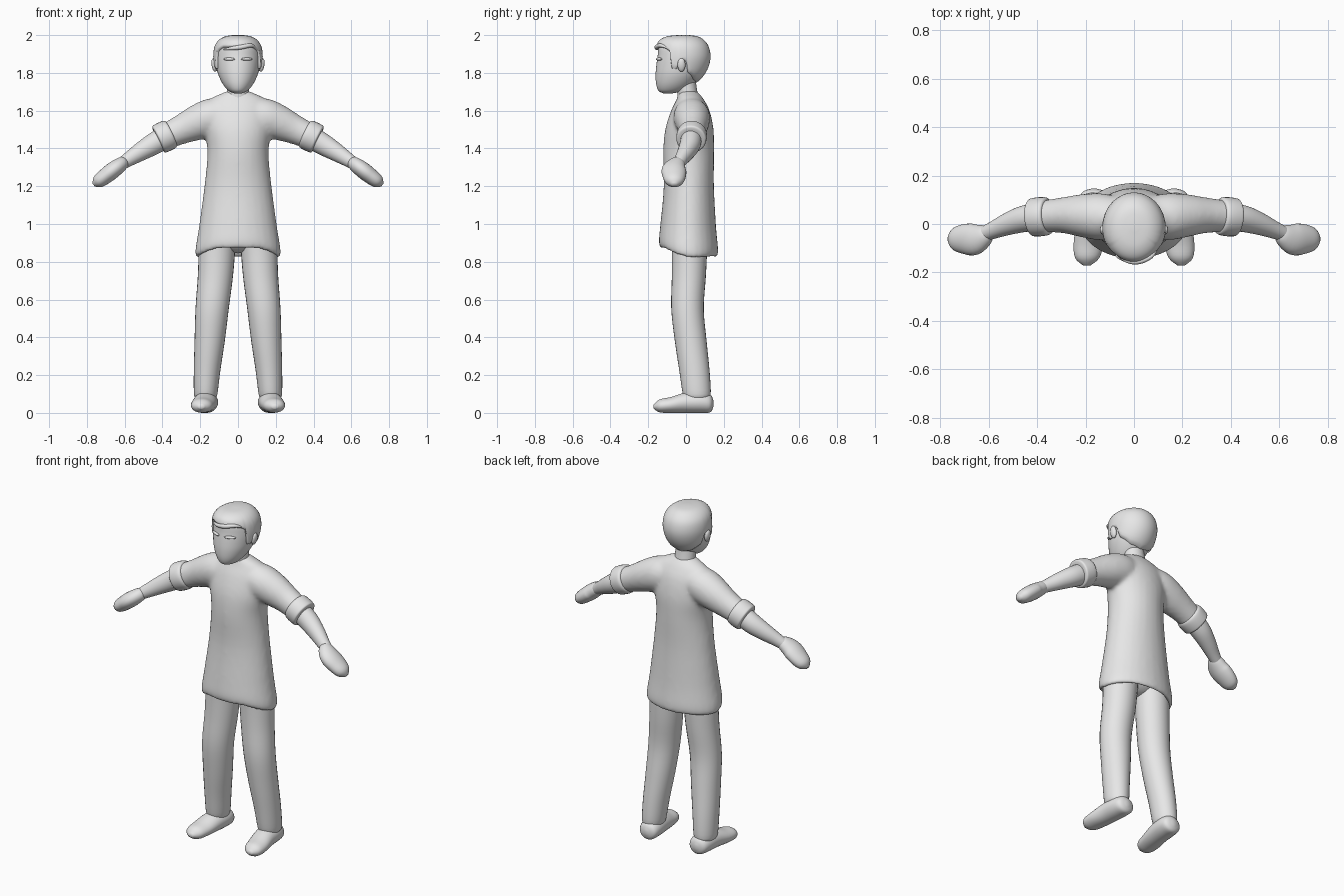
import bpy, bmesh, math
from mathutils import Vector

if "Cube" in bpy.data.objects:
    bpy.data.objects.remove(bpy.data.objects["Cube"])

grey = bpy.data.materials.new("plain_grey")
grey.diffuse_color = (0.8, 0.8, 0.8, 1)
grey.use_nodes = True
grey.node_tree.nodes["Principled BSDF"].inputs["Base Color"].default_value = grey.diffuse_color
X, Y, Z = Vector((1, 0, 0)), Vector((0, 1, 0)), Vector((0, 0, 1))


def sample(rows, k):
    """Smooth interpolation of a list of rows at position k."""
    i = min(int(k), len(rows) - 2)
    t = k - i
    p1, p2 = rows[i], rows[i + 1]
    p0 = rows[i - 1] if i else p1
    p3 = rows[i + 2] if i + 2 < len(rows) else p2
    return [0.5 * (2 * b + (c - a) * t + (2 * a - 5 * b + 4 * c - d) * t * t
                   + (3 * b - a - 3 * c + d) * t ** 3)
            for a, b, c, d in zip(p0, p1, p2, p3)]


def skin(bm, grid):
    """Join closed loops of points into a capped surface."""
    loops = [[bm.verts.new(p) for p in row] for row in grid]
    n = len(loops[0])
    for a, b in zip(loops, loops[1:]):
        for i in range(n):
            j = (i + 1) % n
            bm.faces.new((a[i], a[j], b[j], b[i]))
    bm.faces.new(loops[0][::-1])
    bm.faces.new(loops[-1])


def loft(bm, rings, hint, normal=None, steps=4, n=28):
    """Rings are (x, y, z, radius along hint, radius across)."""
    count = (len(rings) - 1) * steps + 1
    rows = [sample(rings, i / steps) for i in range(count)]
    grid = []
    for i, r in enumerate(rows):
        c = Vector(r[:3])
        t = normal or (Vector(rows[min(i + 1, count - 1)][:3])
                       - Vector(rows[max(i - 1, 0)][:3])).normalized()
        u = (hint - t * hint.dot(t)).normalized()
        v = t.cross(u)
        grid.append([c + u * (max(r[3], .002) * math.cos(a)) + v * (max(r[4], .002) * math.sin(a))
                     for a in (2 * math.pi * k / n for k in range(n))])
    skin(bm, grid)


def finish(bm, name, mirror=False, angle=60):
    bmesh.ops.recalc_face_normals(bm, faces=bm.faces)
    me = bpy.data.meshes.new(name)
    bm.to_mesh(me)
    bm.free()
    me.materials.append(grey)
    ob = bpy.data.objects.new(name, me)
    bpy.context.collection.objects.link(ob)
    bpy.ops.object.select_all(action='DESELECT')
    ob.select_set(True)
    bpy.context.view_layer.objects.active = ob
    bpy.ops.object.shade_smooth_by_angle(angle=math.radians(angle))
    if mirror:
        m = ob.modifiers.new("mirror", 'MIRROR')
        m.use_mirror_merge = False
    return ob


def part(name, rings, hint, normal=None, mirror=False):
    bm = bmesh.new()
    loft(bm, rings, hint, normal)
    return finish(bm, name, mirror)


def blob(name, loc, size, rot=(0, 0, 0), mirror=True):
    bm = bmesh.new()
    bmesh.ops.create_uvsphere(bm, u_segments=20, v_segments=12, radius=1)
    ob = finish(bm, name, mirror)
    from mathutils import Matrix, Euler
    ob.data.transform(Matrix.LocRotScale(Vector(loc), Euler(rot), Vector(size)))
    return ob


# Shirt: body with a hollow, back-dipping hem, fused with both sleeves
bm = bmesh.new()
loft(bm, [(0, .01, .94, .165, .10), (0, .012, .89, .18, .115), (0, .013, .855, .20, .135),
          (0, .014, .852, .222, .15), (0, .013, .89, .226, .157), (0, .012, 1.0, .206, .147),
          (0, .015, 1.2, .178, .133), (0, .014, 1.38, .162, .135), (0, .018, 1.5, .178, .128),
          (0, .023, 1.6, .178, .102), (0, .022, 1.66, .148, .072), (0, .015, 1.69, .09, .055),
          (0, .01, 1.705, .055, .045)], X, Z)
for v in bm.verts:
    f = max(0, 1 - (v.co.z - .85) / .25)
    v.co.z -= f * (.16 * v.co.y + .25 * max(0, abs(v.co.x) - .12))
for s in (1, -1):
    loft(bm, [(s * .06, .025, 1.585, .085, .085), (s * .14, .03, 1.565, .097, .10),
              (s * .22, .035, 1.535, .088, .093), (s * .30, .036, 1.50, .073, .078),
              (s * .385, .03, 1.462, .066, .068)], Y)
shirt = finish(bm, "shirt")
rm = shirt.modifiers.new("fuse", 'REMESH')
rm.mode, rm.voxel_size, rm.use_smooth_shade = 'VOXEL', .012, True
sm = shirt.modifiers.new("soften", 'SMOOTH')
sm.factor, sm.iterations = .5, 8

# Rolled cuffs, forearms, mitten hands
d = Vector((.9, -.08, -.43)).normalized()
cuff = [tuple(Vector((.388, .03, 1.463)) + d * o) + (r, r) for o, r in
        ((-.04, .055), (-.037, .073), (-.02, .08), (.02, .08), (.037, .075), (.04, .05))]
part("cuff", cuff, Y, mirror=True)
part("forearm", [(.37, .03, 1.47, .055, .06), (.45, .022, 1.422, .055, .057),
                 (.52, .0, 1.38, .046, .048), (.58, -.025, 1.342, .036, .038),
                 (.63, -.045, 1.31, .03, .03)], Y, mirror=True)
part("hand", [(.59, -.038, 1.338, .018, .015), (.608, -.044, 1.325, .04, .034),
              (.655, -.063, 1.29, .064, .043), (.70, -.062, 1.255, .062, .042),
              (.742, -.062, 1.223, .046, .034), (.764, -.062, 1.206, .012, .01)], Y, mirror=True)

# Trousers
part("trouser_leg", [(.105, .015, .96, .095, .095), (.112, .018, .85, .096, .093),
                     (.12, .015, .72, .093, .09), (.137, .008, .55, .088, .086),
                     (.15, .025, .38, .08, .084), (.164, .045, .22, .07, .08),
                     (.171, .057, .10, .062, .074), (.171, .058, .075, .05, .06)], X, Z, mirror=True)
blob("hips", (0, .015, .96), (.17, .10, .115), mirror=False)

# Shoes
part("shoe", [(.165, .146, .05, .01, .012), (.165, .13, .05, .05, .046), (.168, .08, .056, .063, .056),
              (.175, 0, .054, .063, .054), (.187, -.08, .042, .062, .042),
              (.193, -.14, .037, .05, .034), (.195, -.172, .033, .014, .01)], X, Y, mirror=True)

# Neck
part("neck", [(0, .012, 1.63, .066, .06), (0, .008, 1.69, .06, .054),
              (0, .0, 1.74, .058, .054), (0, -.005, 1.80, .055, .052)], X, Z)

# Head: rows are height, half width, front, back
HEAD = [(1.692, .02, -.12, -.07), (1.705, .05, -.145, -.01), (1.74, .08, -.158, .04),
        (1.79, .104, -.161, .085), (1.84, .115, -.157, .11), (1.89, .119, -.15, .118),
        (1.935, .112, -.145, .108), (1.965, .09, -.128, .083), (1.983, .054, -.085, .048),
        (1.989, .004, -.016, -.008)]


def head_point(k, a, grow=0):
    z, w, f, b = sample(HEAD, k)
    lift = grow * max(0, (z - 1.9) / .09)
    return Vector(((w + grow) * math.sin(a),
                   (f + b) / 2 - ((b - f) / 2 + grow) * math.cos(a), z + lift))


N = 72
angles = [2 * math.pi * i / N for i in range(N)]
bm = bmesh.new()
skin(bm, [[head_point(k / 4, a) for a in angles] for k in range(37)])
finish(bm, "head")

# Hair cap: lower edge follows fringe, sideburn, ear and nape
EDGE = [(0, 6), (42, 6), (60, 5.5), (68, 3.7), (80, 3.6), (86, 4.5), (98, 4.5),
        (108, 3.3), (140, 2.5), (180, 2.2)]


def hairline(a):
    deg = math.degrees(a)
    deg = min(deg, 360 - deg)
    for (d0, k0), (d1, k1) in zip(EDGE, EDGE[1:]):
        if deg <= d1 + 1e-6:
            return k0 + (k1 - k0) * (deg - d0) / (d1 - d0)
    return EDGE[-1][1]


bm = bmesh.new()
grid = []
for t, g in [(0, -.006), (0, .007)] + [(j / 20, .012) for j in range(1, 21)]:
    grid.append([head_point(hairline(a) + (9 - hairline(a)) * t, a, g) for a in angles])
skin(bm, grid)
finish(bm, "hair")

# Swept fringe lock
part("fringe_lock", [(-.075, -.122, 1.925, .004, .004), (-.03, -.15, 1.93, .01, .01),
                     (.02, -.155, 1.937, .012, .011), (.07, -.133, 1.945, .01, .01),
                     (.098, -.095, 1.93, .004, .004)], Z)

# Ears and narrow eyes
blob("ear", (.126, -.024, 1.842), (.014, .021, .036), (0, .15, 0))
blob("eye", (.047, -.143, 1.873), (.034, .009, .008), (0, 0, .45))
